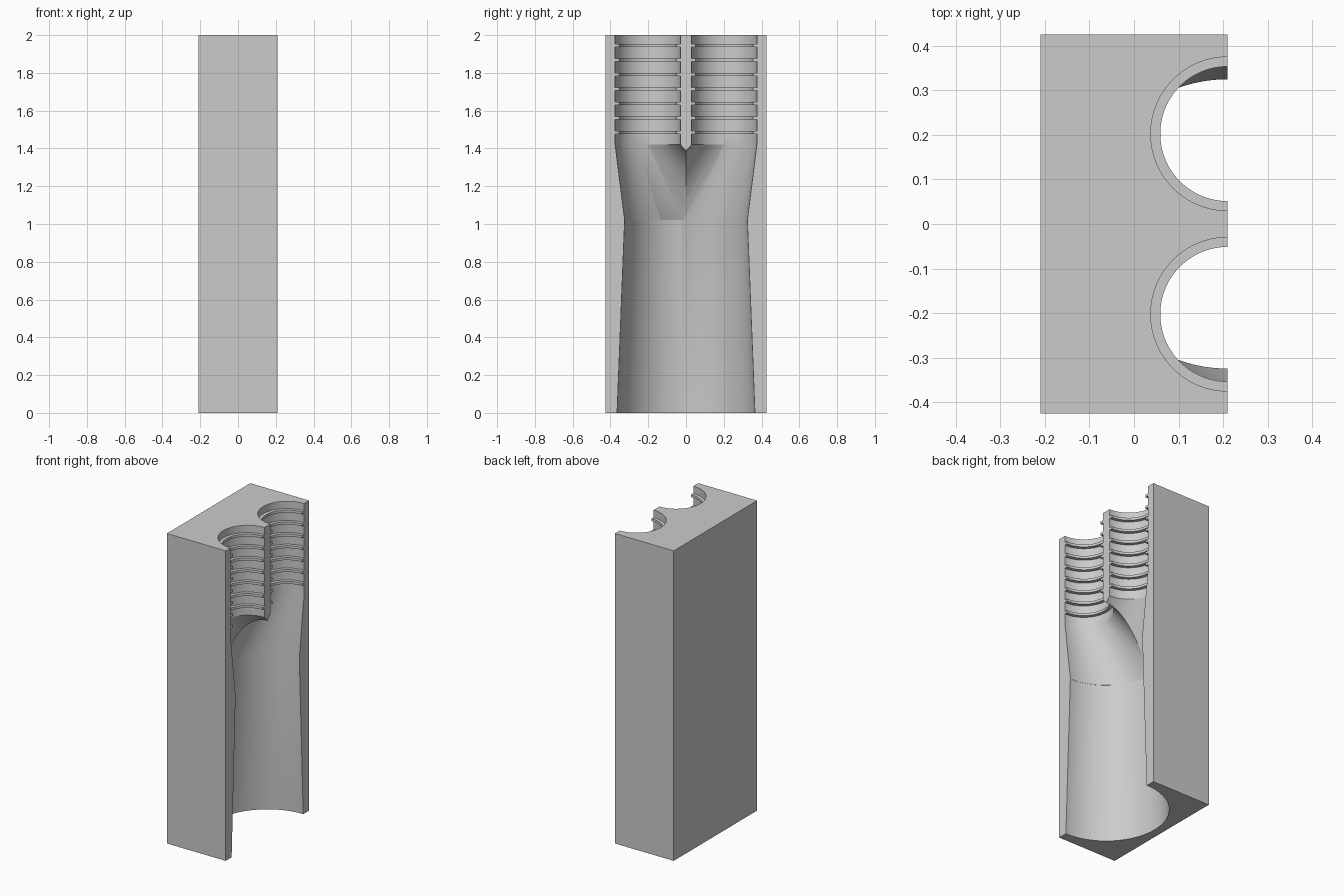
import bpy
import bmesh
from math import cos, sin, pi

cube = bpy.data.objects.get("Cube")
if cube:
    bpy.data.objects.remove(cube, do_unlink=True)

DEPTH, WIDTH, HEIGHT = 0.42, 0.85, 2.0
CUT_X = DEPTH / 2
BORE_Y, BORE_R, RIDGE_R = 0.2025, 0.1725, 0.151
SPLIT_Z, BORE_Z, TRUNK_R = 1.02, 1.42, 0.325
SEGMENTS = 96

grey = bpy.data.materials.new("light_grey")
grey.use_nodes = True
colour = (0.6, 0.6, 0.6, 1)
grey.diffuse_color = colour
grey.node_tree.nodes["Principled BSDF"].inputs["Base Color"].default_value = colour


def add_object(name, bm):
    bmesh.ops.recalc_face_normals(bm, faces=bm.faces)
    mesh = bpy.data.meshes.new(name)
    bm.to_mesh(mesh)
    bm.free()
    mesh.materials.append(grey)
    obj = bpy.data.objects.new(name, mesh)
    bpy.context.collection.objects.link(obj)
    return obj


def loft(name, rings):
    """Closed solid through horizontal circles given as (y, z, radius)."""
    bm = bmesh.new()
    loops = []
    for y, z, r in rings:
        angles = [2 * pi * (i + 0.5) / SEGMENTS for i in range(SEGMENTS)]
        loops.append([bm.verts.new((CUT_X + r * cos(a), y + r * sin(a), z)) for a in angles])
    for low, high in zip(loops, loops[1:]):
        for i in range(SEGMENTS):
            j = (i + 1) % SEGMENTS
            bm.faces.new((low[i], low[j], high[j], high[i]))
    bm.faces.new(loops[0])
    bm.faces.new(loops[-1])
    return add_object(name, bm)


def ribbed_bore(y):
    """Upper pipe socket with seven narrow inward ridges."""
    rings = [(y, BORE_Z, BORE_R)]
    for i in range(7):
        z = 1.485 + i * 0.0767
        rings += [(y, z - 0.008, BORE_R), (y, z - 0.008, RIDGE_R),
                  (y, z + 0.008, RIDGE_R), (y, z + 0.008, BORE_R)]
    return rings + [(y, HEIGHT + 0.1, BORE_R)]


# Solid half block
bm = bmesh.new()
bmesh.ops.create_cube(bm, size=1)
for v in bm.verts:
    v.co = (v.co.x * DEPTH, v.co.y * WIDTH, (v.co.z + 0.5) * HEIGHT)
block = add_object("split_pipe_block", bm)

# Trunk with one branch, then the mirrored branch starting inside the trunk
trunk = [(0, -0.1, 0.369), (0, SPLIT_Z, TRUNK_R)]
inner_start = [(0, SPLIT_Z - 0.02, 0.2), (0, SPLIT_Z, TRUNK_R - 0.0005)]
cutters = [loft("trunk_and_branch_cutter", trunk + ribbed_bore(BORE_Y)),
           loft("second_branch_cutter", inner_start + ribbed_bore(-BORE_Y))]

bpy.ops.object.select_all(action='DESELECT')
block.select_set(True)
bpy.context.view_layer.objects.active = block
for cutter in cutters:
    cutter.hide_render = True
    mod = block.modifiers.new("carve", 'BOOLEAN')
    mod.operation = 'DIFFERENCE'
    mod.solver = 'EXACT'
    mod.object = cutter
    bpy.ops.object.modifier_apply(modifier=mod.name)
    bpy.data.objects.remove(cutter, do_unlink=True)

bpy.ops.object.shade_smooth_by_angle(angle=pi / 9)
